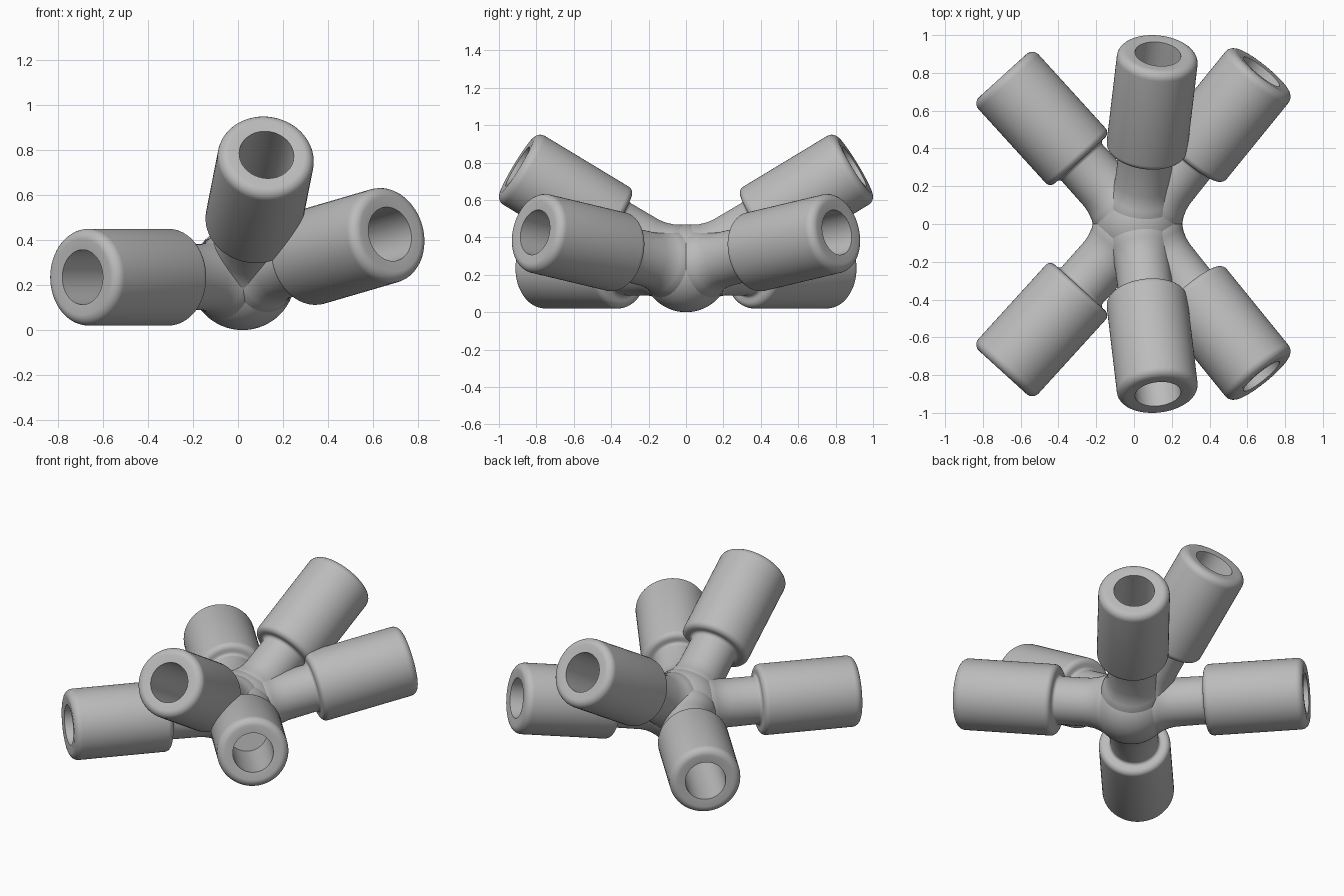
import bpy, bmesh, math
from mathutils import Vector, Matrix

if "Cube" in bpy.data.objects:
    bpy.data.objects.remove(bpy.data.objects["Cube"], do_unlink=True)

CENTRE = Vector((0.02, 0, 0.235))
HUB_R, NECK_R, SOCKET_R, BORE_R = 0.235, 0.145, 0.215, 0.122
SOCKET_START, SOCKET_END, BORE_FLOOR = 0.455, 1.062, 0.55
SIDES = 64

# Plain grey material
grey = bpy.data.materials.new("plain_grey")
grey.use_nodes = True
colour = (0.5, 0.5, 0.5, 1)
grey.diffuse_color = colour
grey.node_tree.nodes["Principled BSDF"].inputs["Base Color"].default_value = colour


def make_object(name, bm):
    """Turn a bmesh into a smooth-shaded object with its sharp edges kept."""
    bm.normal_update()
    for face in bm.faces:
        face.smooth = True
    for edge in bm.edges:
        edge.smooth = edge.calc_face_angle(0) < math.radians(40)
    mesh = bpy.data.meshes.new(name)
    bm.to_mesh(mesh)
    bm.free()
    mesh.materials.append(grey)
    obj = bpy.data.objects.new(name, mesh)
    bpy.context.collection.objects.link(obj)


def lathe(bm, profile, direction):
    """Revolve (radius, distance) pairs around a direction from the centre."""
    turn = direction.to_track_quat('Z', 'Y').to_matrix()
    angles = [math.tau * i / SIDES for i in range(SIDES)]
    rings = [[bm.verts.new(CENTRE + turn @ Vector((r * math.cos(a), r * math.sin(a), d)))
              for a in angles] for r, d in profile]
    for a, b in zip(rings, rings[1:]):
        for i in range(SIDES):
            j = (i + 1) % SIDES
            bm.faces.new((a[i], a[j], b[j], b[i]))
    bm.faces.new(rings[0][::-1])
    bm.faces.new(rings[-1])


def arc(r, d, radius, start, end, steps=6):
    """Quarter-round of a profile; angles in degrees from the outward side."""
    turns = [math.radians(start + (end - start) * k / steps) for k in range(steps + 1)]
    return [(r + radius * math.cos(a), d + radius * math.sin(a)) for a in turns]


# Ball hub
hub = bmesh.new()
bmesh.ops.create_uvsphere(hub, u_segments=SIDES, v_segments=32, radius=HUB_R,
                          matrix=Matrix.Translation(CENTRE))
make_object("hub", hub)

# Arm profile: flared neck, shoulder, rounded socket, rim and blind bore
profile = [(0.185, 0), (0.185, 0.145), (0.166, 0.18), (0.153, 0.22), (0.147, 0.26)]
profile += arc(NECK_R + 0.02, SOCKET_START - 0.02, 0.02, 180, 90)
profile += arc(SOCKET_R - 0.035, SOCKET_START + 0.035, 0.035, -90, 0)
profile += arc(SOCKET_R - 0.045, SOCKET_END - 0.045, 0.045, 0, 90)
profile += [(BORE_R, SOCKET_END - 0.005), (BORE_R, BORE_FLOOR)]

# Three arms at the front, mirrored to the back
DIRECTIONS = {
    "right": (-0.70, 0.77, 0),
    "upper": (0.105, 0.885, 0.535),
    "left": (0.65, 0.80, 0.19),
}
for place, (x, y, z) in DIRECTIONS.items():
    for end, sign in (("front", -1), ("back", 1)):
        arm = bmesh.new()
        lathe(arm, profile, Vector((x, y * sign, z)).normalized())
        make_object(f"{end}_{place}_socket_arm", arm)
